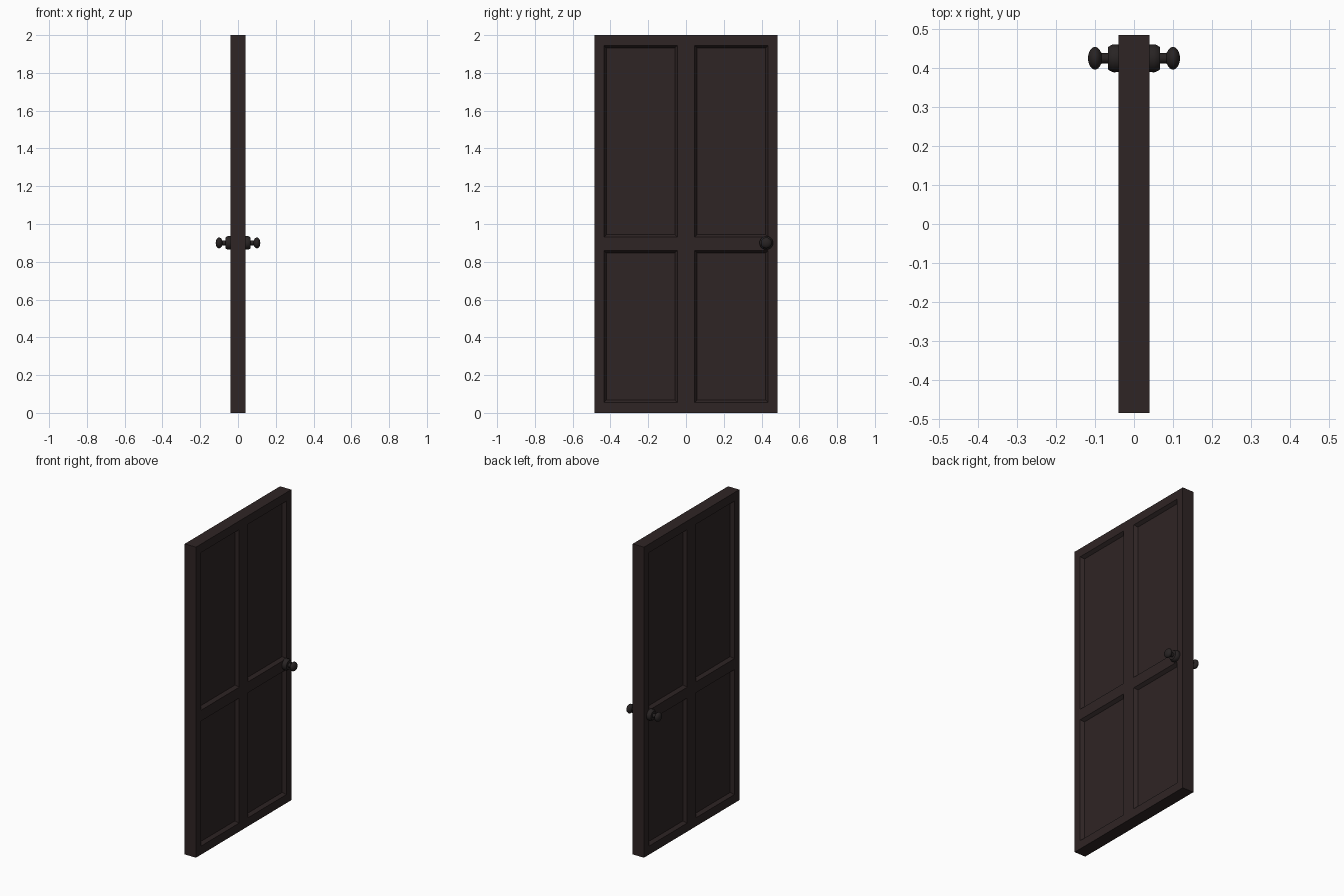
import bpy, bmesh, math
from mathutils import Matrix, Vector

if "Cube" in bpy.data.objects:
    bpy.data.objects.remove(bpy.data.objects["Cube"])


def make_material(name, rgb):
    m = bpy.data.materials.new(name)
    m.diffuse_color = (*rgb, 1)
    m.use_nodes = True
    m.node_tree.nodes["Principled BSDF"].inputs["Base Color"].default_value = m.diffuse_color
    return m


wood = make_material("dark_wood", (0.028, 0.018, 0.018))
metal = make_material("dark_metal", (0.021, 0.017, 0.017))


def finish(bm, name, mat):
    me = bpy.data.meshes.new(name)
    bmesh.ops.recalc_face_normals(bm, faces=bm.faces)
    bm.to_mesh(me)
    bm.free()
    me.materials.append(mat)
    ob = bpy.data.objects.new(name, me)
    bpy.context.collection.objects.link(ob)
    return ob


# Door leaf: slab cut along stile and rail lines, panels inset and sunk
HALF_T, DEPTH, SLOPE = 0.04, 0.02, 0.02
Y_CUTS = (-0.435, -0.045, 0.045, 0.435)
Z_CUTS = (0.055, 0.86, 0.93, 1.945)
bm = bmesh.new()
bmesh.ops.create_cube(bm, size=1, matrix=Matrix.Translation((0, 0, 1))
                      @ Matrix.Diagonal((2 * HALF_T, 0.97, 2, 1)))
for axis, cuts in ((Vector((0, 1, 0)), Y_CUTS), (Vector((0, 0, 1)), Z_CUTS)):
    for c in cuts:
        bmesh.ops.bisect_plane(bm, geom=bm.verts[:] + bm.edges[:] + bm.faces[:],
                               plane_co=axis * c, plane_no=axis)


def is_panel(f):
    c = f.calc_center_median()
    return (abs(f.normal.x) > 0.9 and 0.045 < abs(c.y) < 0.435
            and (0.055 < c.z < 0.86 or 0.93 < c.z < 1.945))


bm.normal_update()
panels = [f for f in bm.faces if is_panel(f)]
bmesh.ops.inset_individual(bm, faces=panels, thickness=SLOPE, depth=0)
for v in {v for f in panels for v in f.verts}:
    v.co.x -= math.copysign(DEPTH, v.co.x)
finish(bm, "door_leaf", wood)


# Door knobs: rose, neck and rounded grip lathed around the x axis
PROFILE = [(0.038, 0.0), (0.038, 0.035), (0.051, 0.036), (0.056, 0.035),
           (0.062, 0.032), (0.067, 0.028), (0.067, 0.013), (0.083, 0.013)]
for i in range(2, 12):
    a = math.pi * (1 - i / 11)
    PROFILE.append((0.1 + 0.018 * math.cos(a), 0.029 * math.sin(a)))
for name, side in (("right_knob", 1), ("left_knob", -1)):
    bm = bmesh.new()
    verts = [bm.verts.new((side * x, 0.425 + r, 0.9)) for x, r in PROFILE]
    edges = [bm.edges.new(p) for p in zip(verts, verts[1:])]
    bmesh.ops.spin(bm, geom=verts + edges, cent=(0, 0.425, 0.9), axis=(1, 0, 0),
                   angle=2 * math.pi, steps=32)
    bmesh.ops.remove_doubles(bm, verts=bm.verts, dist=1e-5)
    knob = finish(bm, name, metal)
    bpy.ops.object.select_all(action='DESELECT')
    knob.select_set(True)
    bpy.context.view_layer.objects.active = knob
    bpy.ops.object.shade_smooth_by_angle(angle=math.radians(40))
